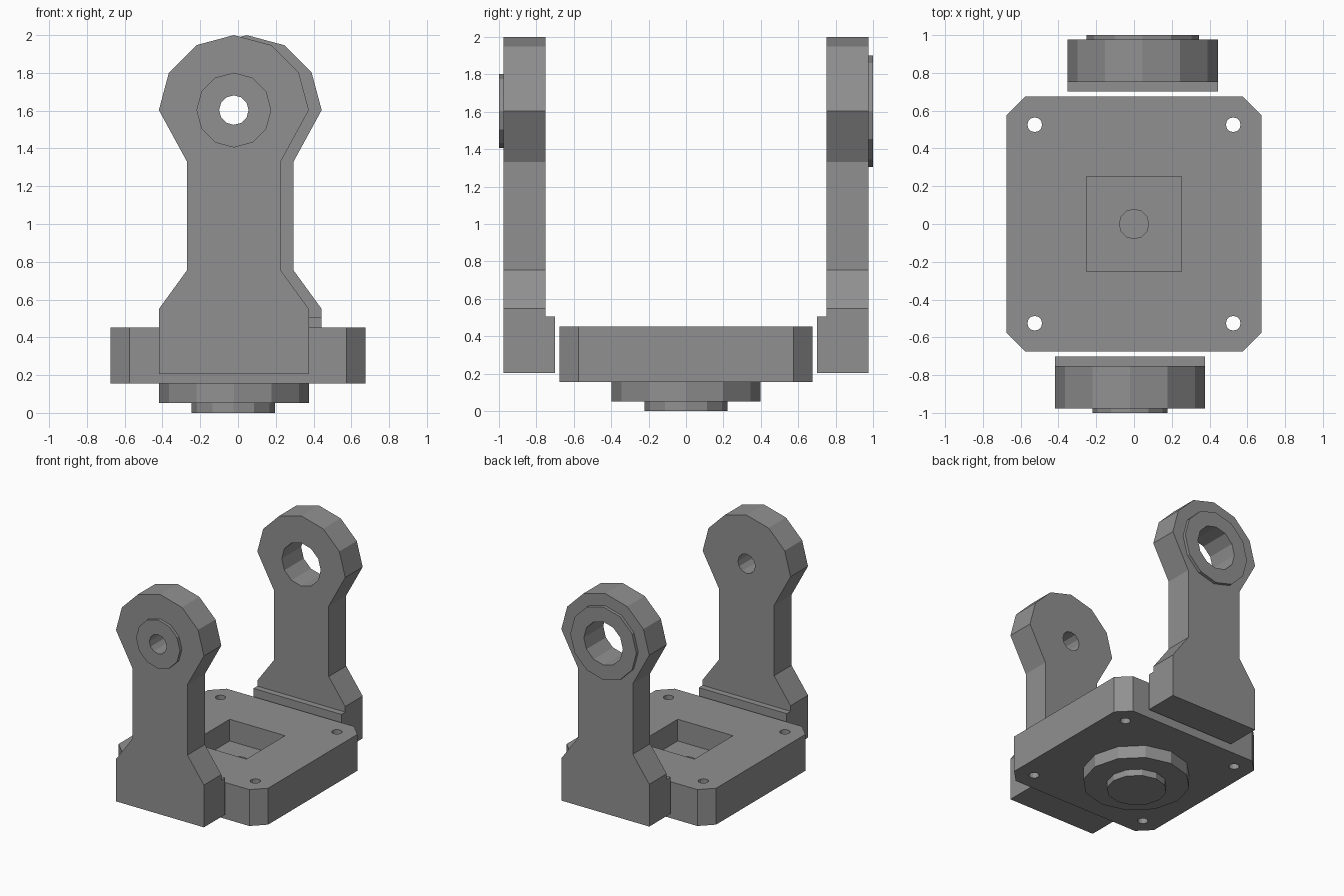
import bpy, bmesh, math
from mathutils import Vector

cube = bpy.data.objects.get("Cube")
if cube:
    bpy.data.objects.remove(cube, do_unlink=True)

GREY = (0.28, 0.28, 0.28, 1.0)
grey = bpy.data.materials.new("plain_grey")
grey.use_nodes = True
grey.diffuse_color = GREY
grey.node_tree.nodes["Principled BSDF"].inputs["Base Color"].default_value = GREY


def prism(name, outline, axis, low, high):
    """Extrude a 2D outline along y (outline in x, z) or z (outline in x, y)."""
    bm = bmesh.new()
    place = (lambda u, v: (u, low, v)) if axis == "y" else (lambda u, v: (u, v, low))
    face = bm.faces.new([bm.verts.new(place(u, v)) for u, v in outline])
    grown = bmesh.ops.extrude_face_region(bm, geom=[face], use_keep_orig=True)
    move = Vector((0, high - low, 0)) if axis == "y" else Vector((0, 0, high - low))
    bmesh.ops.translate(bm, vec=move,
                        verts=[g for g in grown["geom"] if isinstance(g, bmesh.types.BMVert)])
    bmesh.ops.recalc_face_normals(bm, faces=bm.faces)
    mesh = bpy.data.meshes.new(name)
    bm.to_mesh(mesh)
    bm.free()
    mesh.materials.append(grey)
    obj = bpy.data.objects.new(name, mesh)
    bpy.context.scene.collection.objects.link(obj)
    return obj


def ring(cu, cv, r, sides=12, turn=1.0):
    """Points of a polygon, or of a part turn of it."""
    count = sides if turn == 1.0 else int(sides * turn) + 1
    return [(cu + r * math.cos(math.tau * i / sides),
             cv + r * math.sin(math.tau * i / sides)) for i in range(count)]


def rect(u0, u1, v0, v1):
    return [(u0, v0), (u1, v0), (u1, v1), (u0, v1)]


def cut(obj, outline, axis, low, high):
    """Subtract a prism from an object and bake the result."""
    cutter = prism("cutter", outline, axis, low, high)
    cutter.hide_render = True
    mod = obj.modifiers.new("cut", "BOOLEAN")
    mod.operation = "DIFFERENCE"
    mod.solver = "EXACT"
    mod.object = cutter
    bpy.context.view_layer.update()
    graph = bpy.context.evaluated_depsgraph_get()
    baked = bpy.data.meshes.new_from_object(obj.evaluated_get(graph))
    obj.modifiers.clear()
    obj.data = baked
    bpy.data.objects.remove(cutter, do_unlink=True)


HEAD_Z, HEAD_R, WAIST = 1.603, 0.397, 0.248


def arm(name, cx, side, boss_r, hole_r):
    """Upright arm with rounded head, foot lip facing inwards and outer boss."""
    def span(inner, outer):
        return sorted((side * inner, side * outer))

    left = [(cx - WAIST, 1.33), (cx - WAIST, 0.755), (cx - HEAD_R, 0.55), (cx - HEAD_R, 0.205)]
    right = [(2 * cx - u, v) for u, v in reversed(left)]
    outline = ring(cx, HEAD_Z, HEAD_R, turn=0.5) + left + right
    body = prism(name + "_arm", outline, "y", *span(0.75, 0.975))
    boss = prism(name + "_boss", ring(cx, HEAD_Z, boss_r), "y", *span(0.975, 1.0))
    for part in (body, boss):
        cut(part, ring(cx, HEAD_Z, hole_r), "y", *span(0.6, 1.1))
    prism(name + "_foot_lip", rect(cx - HEAD_R, cx + HEAD_R, 0.205, 0.505),
          "y", *span(0.70, 0.75))


arm("front", -0.022, -1, 0.198, 0.078)
arm("back", 0.046, 1, 0.298, 0.176)

# Base plate with clipped corners
H, C = 0.675, 0.575
corners = [(H, -C), (H, C), (C, H), (-C, H), (-H, C), (-H, -C), (-C, -H), (C, -H)]
plate = prism("base_plate", corners, "z", 0.155, 0.452)

# Square pocket, blind centre hole and four bolt holes
cut(plate, rect(-0.25, 0.25, -0.25, 0.25), "z", 0.275, 0.6)
cut(plate, ring(0, 0, 0.078), "z", 0.175, 0.6)
for sx in (-1, 1):
    for sy in (-1, 1):
        cut(plate, ring(sx * 0.525, sy * 0.525, 0.039), "z", 0.0, 0.6)

# Stepped hub underneath
prism("hub", ring(-0.022, 0, 0.397), "z", 0.053, 0.155)
prism("hub_tip", ring(-0.025, 0, 0.222), "z", 0.0, 0.053)
